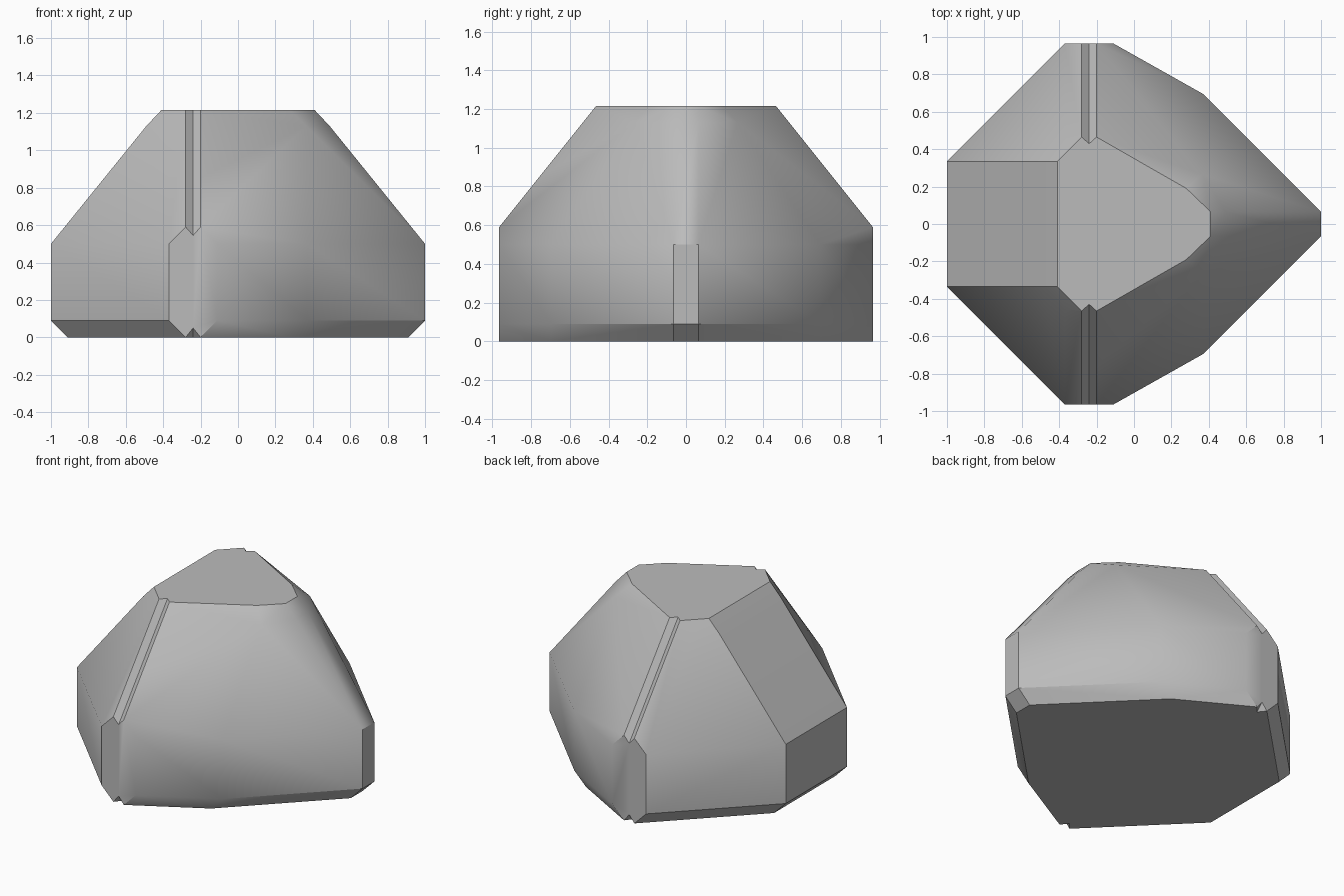
import bpy
import bmesh
import math
from mathutils import Vector

cube = bpy.data.objects.get("Cube")
if cube:
    bpy.data.objects.remove(cube, do_unlink=True)

# One plain grey
grey = bpy.data.materials.new("plain grey")
grey.use_nodes = True
colour = (0.5, 0.5, 0.5, 1)
grey.diffuse_color = colour
grey.node_tree.nodes["Principled BSDF"].inputs["Base Color"].default_value = colour


def hull_object(name, points):
    """Convex solid around the points, with flat regions merged."""
    bm = bmesh.new()
    for p in points:
        bm.verts.new(p)
    res = bmesh.ops.convex_hull(bm, input=bm.verts[:])
    loose = {e for e in res["geom_interior"] + res["geom_unused"]
             if isinstance(e, bmesh.types.BMVert)}
    bmesh.ops.delete(bm, geom=list(loose), context="VERTS")
    bmesh.ops.dissolve_limit(bm, angle_limit=math.radians(1),
                             verts=bm.verts[:], edges=bm.edges[:])
    bmesh.ops.recalc_face_normals(bm, faces=bm.faces[:])
    mesh = bpy.data.meshes.new(name)
    bm.to_mesh(mesh)
    bm.free()
    mesh.materials.append(grey)
    ob = bpy.data.objects.new(name, mesh)
    bpy.context.collection.objects.link(ob)
    return ob


# Half outlines by height, mirrored across y
MID = [(-1, 0.335), (-0.37, 0.965), (-0.11, 0.965), (0.37, 0.695), (1, 0.065)]
BASE = [(-0.91, 0.335), (-0.28, 0.965), (-0.2, 0.965), (0.28, 0.695), (0.91, 0.065)]
SHOULDER = [(-0.49, 0.335), (-0.37, 0.455), (0.365, 0.265), (0.49, 0.065)]
TOP = [(-0.41, 0.335), (-0.28, 0.465), (-0.2, 0.465), (0.28, 0.19), (0.41, 0.065)]
LIP = [(-0.28, 0.965), (-0.2, 0.965)]
levels = [(0, BASE), (0.09, MID), (0.5, MID), (0.59, LIP), (1.13, SHOULDER), (1.215, TOP)]
body = hull_object("faceted_body", [(x, s * y, z) for z, ring in levels
                                    for x, y in ring for s in (-1, 1)])


def v_cutter(name, side, apex_z, edge_z, direction, start, end):
    """Triangular bar that cuts a V groove starting at the end face."""
    section = [(-0.24, apex_z), (-0.3, edge_z), (-0.18, edge_z)]
    points = []
    for t in (start, end):
        for x, z in section:
            p = Vector((x, 0.965, z)) + Vector(direction) * t
            points.append((p.x, side * p.y, p.z))
    ob = hull_object(name, points)
    ob.hide_render = True
    return ob


# Grooves down the front and back slopes, with small notches at the foot
cutters = []
for side, label in ((-1, "front"), (1, "back")):
    cutters.append(v_cutter(label + "_groove_cutter", side, 0.545, 0.6125,
                            (0, -0.5, 0.625), -0.2, 1.3))
    cutters.append(v_cutter(label + "_notch_cutter", side, 0.05, -0.025,
                            (0, -1, -1), -0.1, 0.12))
bpy.context.view_layer.objects.active = body
for cutter in cutters:
    mod = body.modifiers.new("cut", "BOOLEAN")
    mod.object = cutter
    mod.operation = "DIFFERENCE"
    mod.solver = "EXACT"
    bpy.ops.object.modifier_apply(modifier=mod.name)
for cutter in cutters:
    bpy.data.objects.remove(cutter, do_unlink=True)

# Soft shading over the gentle bends, crisp elsewhere
bpy.ops.object.select_all(action="DESELECT")
body.select_set(True)
bpy.ops.object.shade_smooth_by_angle(angle=math.radians(32))
